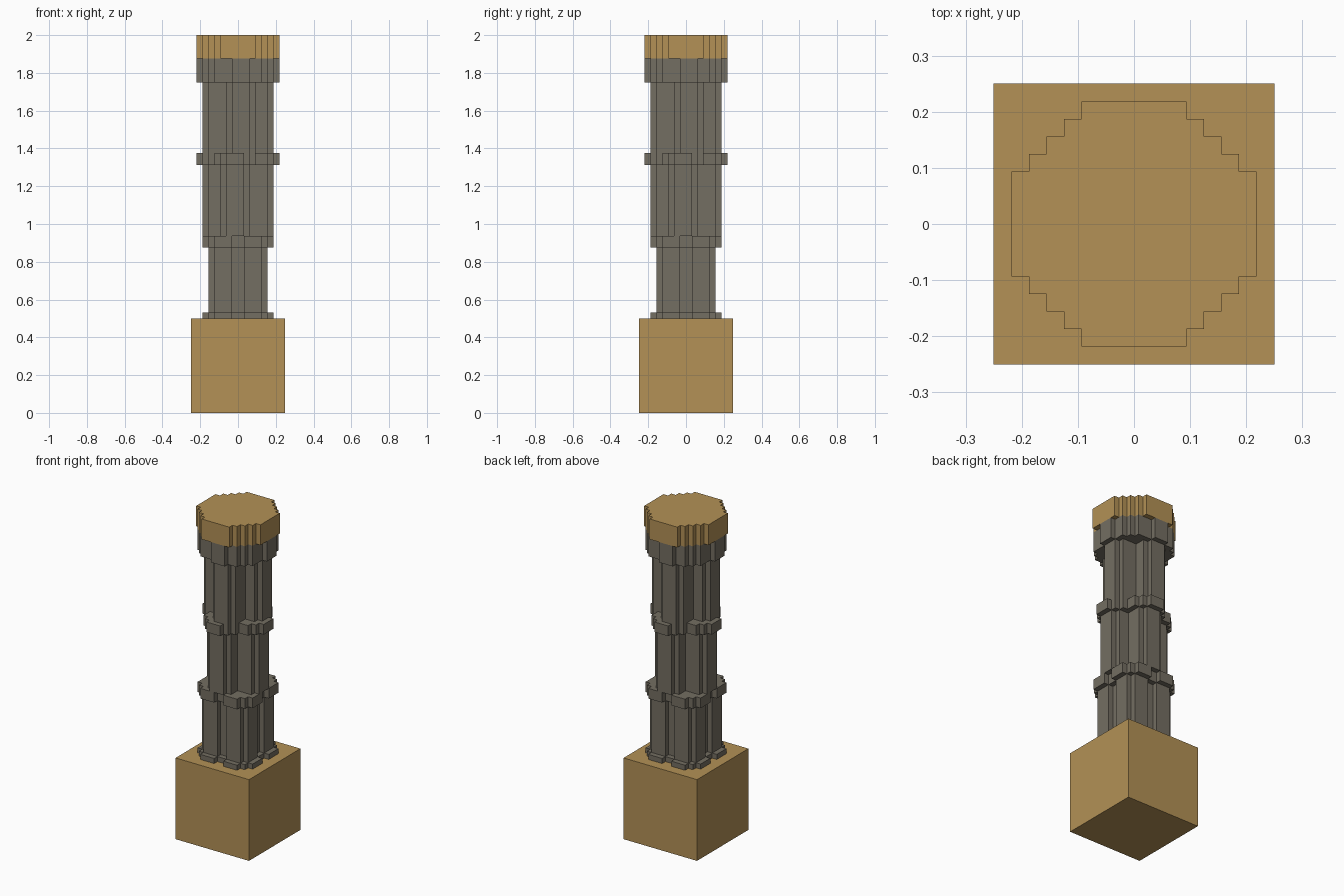
import bpy
import bmesh
import math

cube = bpy.data.objects.get("Cube")
if cube:
    bpy.data.objects.remove(cube, do_unlink=True)

UNIT = 1 / 32  # size of one grid cell


def make_material(name, rgb):
    mat = bpy.data.materials.new(name)
    mat.use_nodes = True
    colour = (*rgb, 1)
    mat.diffuse_color = colour
    mat.node_tree.nodes["Principled BSDF"].inputs["Base Color"].default_value = colour
    return mat


sandstone = make_material("sandstone", (0.451, 0.283, 0.093))
grey_stone = make_material("grey stone", (0.174, 0.156, 0.122))


def block(x0, x1, y0, y1):
    return {(x, y) for x in range(x0, x1) for y in range(y0, y1)}


def lobes(x, y):
    """Four round lobes, five cells wide, turned about the axis."""
    cells = block(x + 1, x + 4, y, y + 5) | block(x, x + 5, y + 1, y + 4)
    result = block(-2, 2, -2, 2)
    for _ in range(4):
        result |= cells
        cells = {(-b - 1, a) for a, b in cells}
    return result


def grow(cells):
    """Widen a section by one cell on every side."""
    steps = ((0, 0), (1, 0), (-1, 0), (0, 1), (0, -1))
    return {(x + dx, y + dy) for x, y in cells for dx, dy in steps}


def extrude_section(name, cells, z0, z1, mat):
    """Raise a stepped section from z0 to z1, heights in cells."""
    bm = bmesh.new()

    def quad(points):
        bm.faces.new([bm.verts.new([c * UNIT for c in p]) for p in points])

    for x, y in cells:
        corners = [(x, y), (x + 1, y), (x + 1, y + 1), (x, y + 1)]
        quad([(*c, z1) for c in corners])
        quad([(*c, z0) for c in reversed(corners)])
        sides = ((0, -1), (1, 0), (0, 1), (-1, 0))
        for i, (dx, dy) in enumerate(sides):
            if (x + dx, y + dy) not in cells:
                a, b = corners[i], corners[(i + 1) % 4]
                quad([(*a, z0), (*b, z0), (*b, z1), (*a, z1)])
    bmesh.ops.remove_doubles(bm, verts=bm.verts[:], dist=UNIT / 100)
    bmesh.ops.dissolve_limit(bm, angle_limit=math.radians(1),
                             verts=bm.verts[:], edges=bm.edges[:])
    mesh = bpy.data.meshes.new(name)
    bm.to_mesh(mesh)
    bm.free()
    mesh.materials.append(mat)
    obj = bpy.data.objects.new(name, mesh)
    bpy.context.collection.objects.link(obj)


# Clustered shaft sections, each turned against the one below
lower = lobes(0, 0)
middle = lobes(-3, -6)
upper = lobes(-2, -6)

# Square plinth
extrude_section("plinth", block(-8, 8, -8, 8), 0, 16, sandstone)

# Shaft and its projecting bands
extrude_section("base_band", grow(lower), 16, 17, grey_stone)
extrude_section("lower_shaft", lower, 17, 28, grey_stone)
extrude_section("lower_band", grow(lower), 28, 30, grey_stone)
extrude_section("middle_shaft", middle, 30, 42, grey_stone)
extrude_section("middle_band", grow(middle), 42, 44, grey_stone)
extrude_section("upper_shaft", upper, 44, 56, grey_stone)
extrude_section("top_band", grow(upper) | grow(lower), 56, 60, grey_stone)

# Stepped octagonal capital
octagon = set()
for half in range(3, 8):
    octagon |= block(-half, half, half - 10, 10 - half)
extrude_section("capital", octagon, 60, 64, sandstone)
